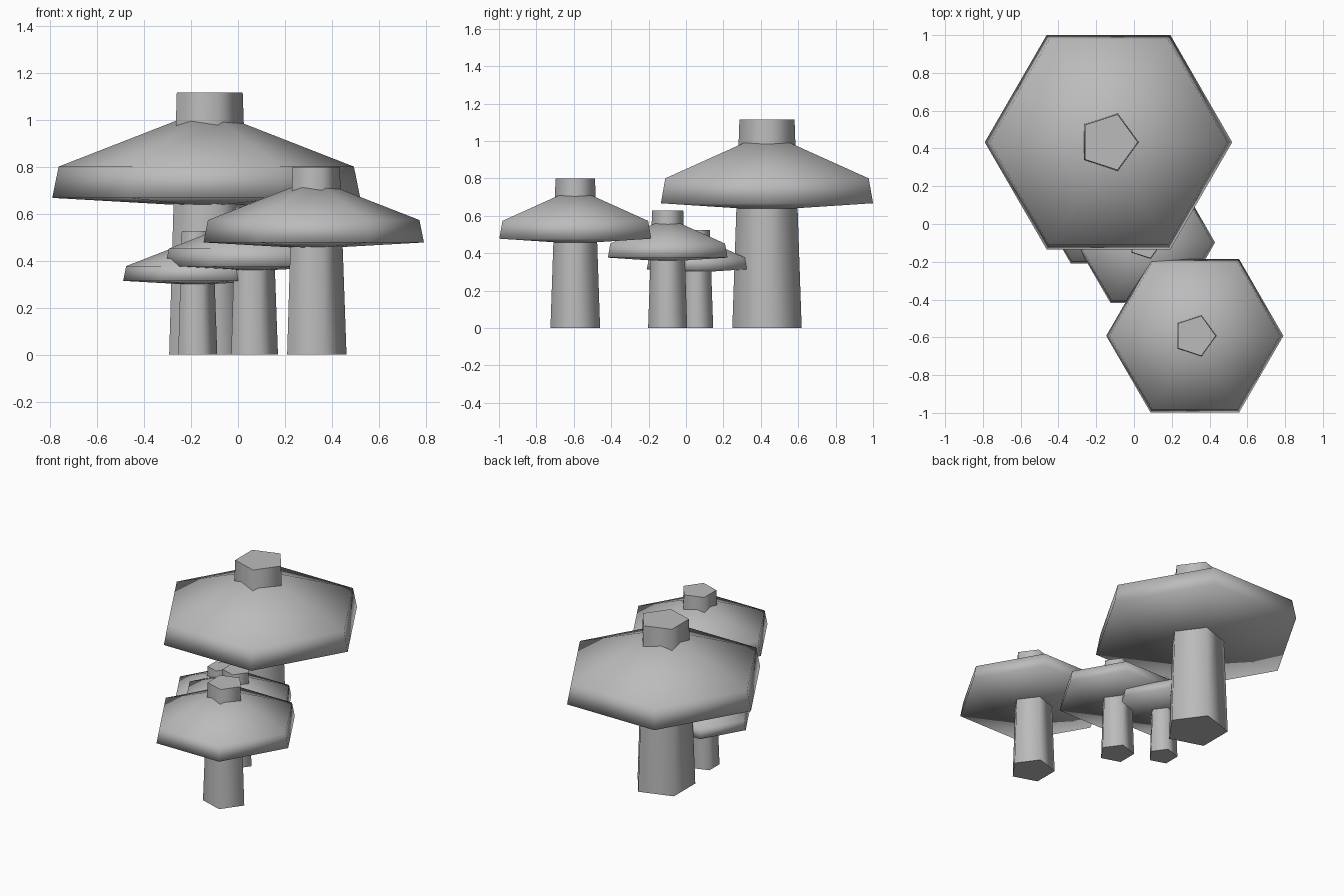
import bpy
import bmesh
import math

cube = bpy.data.objects.get("Cube")
if cube:
    bpy.data.objects.remove(cube)

grey = bpy.data.materials.new("stone_grey")
grey.use_nodes = True
colour = (0.5, 0.5, 0.5, 1)
grey.diffuse_color = colour
grey.node_tree.nodes["Principled BSDF"].inputs["Base Color"].default_value = colour


def lathe(name, profile, sides, location, size, angle):
    """Turn a (radius, height) profile into a faceted solid; radius 0 is a tip."""
    bm = bmesh.new()
    rings = []
    for r, z in profile:
        count = sides if r > 0 else 1
        rings.append([bm.verts.new((r * math.cos(math.tau * i / sides),
                                    r * math.sin(math.tau * i / sides), z))
                      for i in range(count)])
    for low, high in zip(rings, rings[1:]):
        for i in range(sides):
            j = (i + 1) % sides
            if len(low) == 1:
                bm.faces.new((low[0], high[j], high[i]))
            elif len(high) == 1:
                bm.faces.new((low[i], low[j], high[0]))
            else:
                bm.faces.new((low[i], low[j], high[j], high[i]))
    # Close open ends with flat faces
    for ring in (rings[0], rings[-1]):
        if len(ring) > 1:
            bm.faces.new(ring)
    bmesh.ops.scale(bm, vec=(size, size, size), verts=bm.verts)
    bmesh.ops.recalc_face_normals(bm, faces=bm.faces)
    mesh = bpy.data.meshes.new(name)
    bm.to_mesh(mesh)
    bm.free()
    mesh.materials.append(grey)
    obj = bpy.data.objects.new(name, mesh)
    obj.location = location
    bpy.context.collection.objects.link(obj)
    bpy.ops.object.select_all(action="DESELECT")
    obj.select_set(True)
    bpy.context.view_layer.objects.active = obj
    bpy.ops.object.shade_smooth_by_angle(angle=math.radians(angle))
    return obj


# Tapered five-sided stem, and six-sided cap with a steep rim
STEM = [(0.195, 0), (0.155, 1.115)]
CAP = [(0, 0.63), (0.655, 0.667), (0.628, 0.8), (0, 1.045)]

# Four mushrooms of one shape: name, x, y, size
MUSHROOMS = [
    ("large", -0.135, 0.433, 1.0),
    ("front", 0.322, -0.592, 0.716),
    ("middle", 0.06, -0.098, 0.564),
    ("small", -0.18, 0.058, 0.471),
]

for name, x, y, size in MUSHROOMS:
    lathe(name + "_stem", STEM, 5, (x, y, 0), size, 80)
    lathe(name + "_cap", CAP, 6, (x, y, 0), size, 180)
